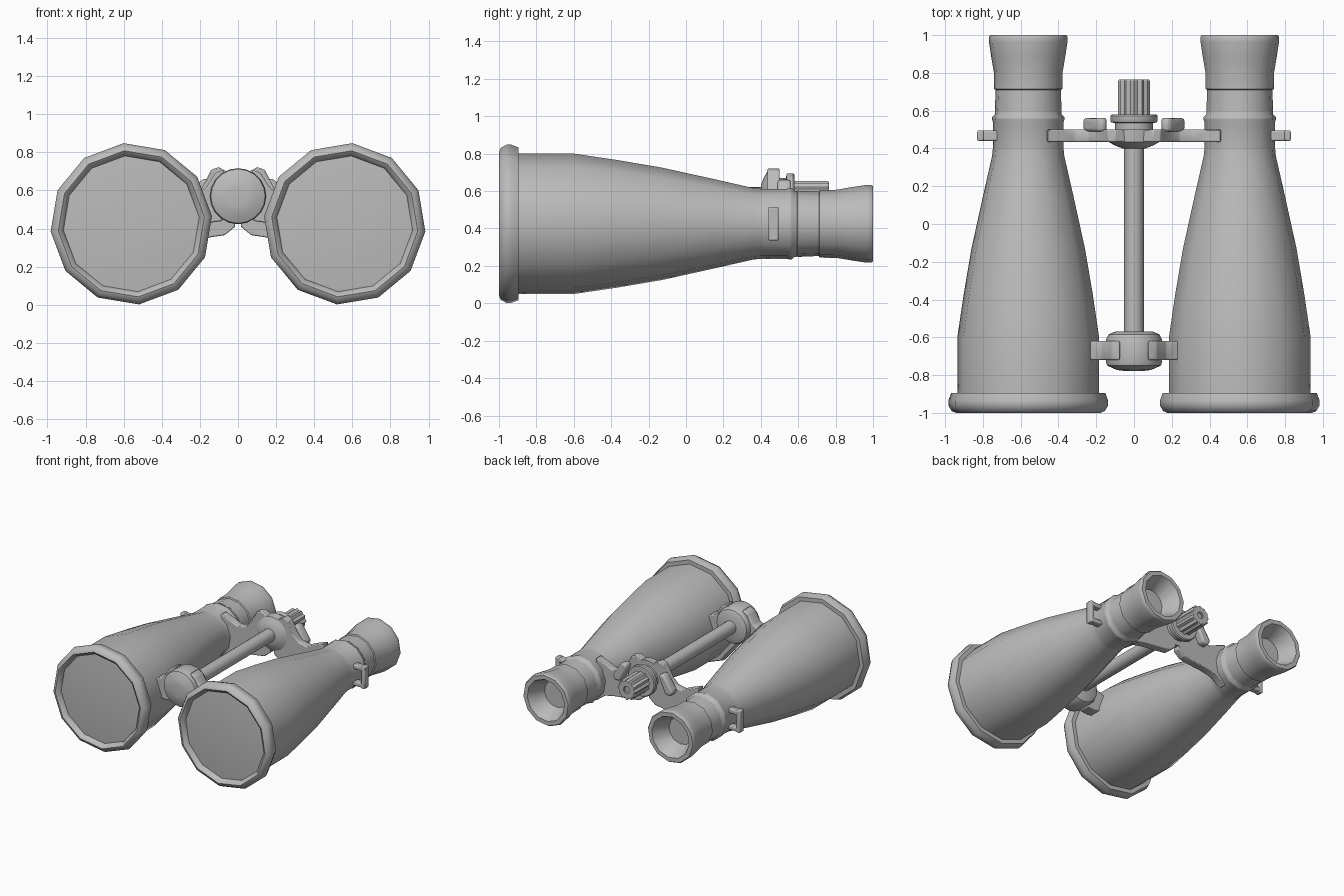
import bpy, bmesh
from math import sin, cos, pi, radians

if "Cube" in bpy.data.objects:
    bpy.data.objects.remove(bpy.data.objects["Cube"], do_unlink=True)

grey = bpy.data.materials.new("plain grey")
grey.use_nodes = True
grey.diffuse_color = (0.5, 0.5, 0.5, 1)
grey.node_tree.nodes["Principled BSDF"].inputs["Base Color"].default_value = (0.5, 0.5, 0.5, 1)

TUBE_X, TUBE_Z, HINGE_Z = 0.56, 0.425, 0.57


def finish(name, bm, bevel=0, angle=40):
    """Turn a bmesh into a shaded, coloured object."""
    bmesh.ops.recalc_face_normals(bm, faces=bm.faces)
    mesh = bpy.data.meshes.new(name)
    bm.to_mesh(mesh)
    bm.free()
    mesh.materials.append(grey)
    obj = bpy.data.objects.new(name, mesh)
    bpy.context.collection.objects.link(obj)
    if bevel:
        mod = obj.modifiers.new("soft edges", "BEVEL")
        mod.width, mod.segments = bevel, 2
    bpy.ops.object.select_all(action="DESELECT")
    obj.select_set(True)
    bpy.context.view_layer.objects.active = obj
    bpy.ops.object.shade_smooth_by_angle(angle=radians(angle))
    return obj


def lathe(name, profile, x=0, z=HINGE_Z, sides=12, turn=0, side=1, ridge=1, angle=40):
    """Spin (y, radius) points round an axis along y; ends are capped."""
    bm = bmesh.new()
    rings = []
    for y, r in profile:
        ring = []
        for i in range(sides):
            a = radians(turn) + 2 * pi * i / sides
            rr = r * (ridge if i % 2 else 1)
            ring.append(bm.verts.new((side * (x + rr * cos(a)), y, z + rr * sin(a))))
        rings.append(ring)
    for a, b in zip(rings, rings[1:]):
        for i in range(sides):
            j = (i + 1) % sides
            bm.faces.new((a[i], a[j], b[j], b[i]))
    bm.faces.new(rings[0])
    bm.faces.new(rings[-1])
    return finish(name, bm, angle=angle)


def plate(name, outline, y0, y1, side=1, bevel=0.01):
    """Extrude an (x, z) outline along y."""
    bm = bmesh.new()
    face = bm.faces.new([bm.verts.new((side * x, y0, z)) for x, z in outline])
    new = bmesh.ops.extrude_face_region(bm, geom=[face])["geom"]
    bmesh.ops.translate(bm, vec=(0, y1 - y0, 0),
                        verts=[v for v in new if isinstance(v, bmesh.types.BMVert)])
    return finish(name, bm, bevel)


def rect(x0, x1, z0, z1):
    return [(x0, z0), (x1, z0), (x1, z1), (x0, z1)]


for side, label in ((1, "left"), (-1, "right")):
    def barrel(part, profile, angle=40):
        lathe(f"{label}_{part}", profile, TUBE_X, TUBE_Z, turn=-5.5, side=side, angle=angle)

    # Main barrel with its objective rim and lens
    barrel("barrel", [(-0.92, 0.377), (-0.6, 0.377), (-0.37, 0.343), (-0.13, 0.302),
                      (0.15, 0.24), (0.36, 0.192), (0.41, 0.187)])
    barrel("objective_rim", [(-0.96, 0.357), (-0.985, 0.365), (-1.0, 0.385), (-0.99, 0.408),
                             (-0.96, 0.425), (-0.935, 0.425), (-0.895, 0.41), (-0.895, 0.37)])
    barrel("objective_lens", [(-0.976, 0.1), (-0.972, 0.24), (-0.962, 0.36), (-0.95, 0.36)])

    # Collar and flared eyepiece with a hollow cup
    barrel("collar", [(0.395, 0.18), (0.4, 0.188), (0.54, 0.188), (0.555, 0.193),
                      (0.565, 0.192), (0.58, 0.178), (0.61, 0.175)])
    barrel("eyepiece", [(0.59, 0.15), (0.595, 0.178), (0.71, 0.173), (0.715, 0.182),
                        (0.805, 0.183), (0.88, 0.196), (0.965, 0.209), (0.99, 0.209),
                        (1.0, 0.202), (1.0, 0.168), (0.985, 0.16), (0.88, 0.115), (0.86, 0.11)])

    # Strap loop
    for name, shape in (("bar", rect(0.795, 0.83, 0.335, 0.515)),
                        ("top", rect(0.72, 0.82, 0.475, 0.51)),
                        ("bottom", rect(0.72, 0.82, 0.34, 0.375))):
        plate(f"{label}_strap_loop_{name}", shape, 0.44, 0.495, side, 0.008)

    # Rear bridge arm, its small stop, and front hinge arm
    plate(f"{label}_bridge_arm",
          [(0.02, 0.68), (0.06, 0.7), (0.1, 0.722), (0.14, 0.71), (0.19, 0.61), (0.24, 0.56),
           (0.31, 0.545), (0.38, 0.575), (0.46, 0.605), (0.46, 0.26), (0.38, 0.32),
           (0.28, 0.34), (0.16, 0.352), (0.07, 0.365), (0.015, 0.41)], 0.435, 0.5, side, 0.006)
    plate(f"{label}_bridge_stop",
          [(0.14, 0.64), (0.165, 0.665), (0.195, 0.655), (0.27, 0.54), (0.25, 0.5), (0.2, 0.51)],
          0.49, 0.562, side, 0.015)
    plate(f"{label}_hinge_arm",
          [(0.075, 0.71), (0.12, 0.69), (0.17, 0.61), (0.24, 0.58), (0.24, 0.45),
           (0.15, 0.43), (0.08, 0.44)], -0.72, -0.62, side, 0.008)

# Central hinge: front hub, shaft, rear hub
lathe("front_hub", [(-0.778, 0.05), (-0.773, 0.09), (-0.75, 0.142), (-0.735, 0.147),
                    (-0.61, 0.147), (-0.585, 0.135), (-0.57, 0.1)], sides=20)
lathe("hinge_shaft", [(-0.6, 0.052), (0.45, 0.052)], sides=16)
lathe("rear_hub", [(0.4, 0.06), (0.415, 0.1), (0.435, 0.135), (0.5, 0.14)], sides=20)

# Focus wheel and ridged knob with a recessed end
lathe("focus_wheel", [(0.49, 0.1), (0.535, 0.1), (0.537, 0.12), (0.545, 0.125),
                      (0.572, 0.125), (0.58, 0.118)], sides=20)
lathe("focus_knob", [(0.57, 0.084), (0.757, 0.084), (0.765, 0.078), (0.765, 0.03), (0.75, 0.025)],
      sides=24, ridge=0.86, angle=25)
